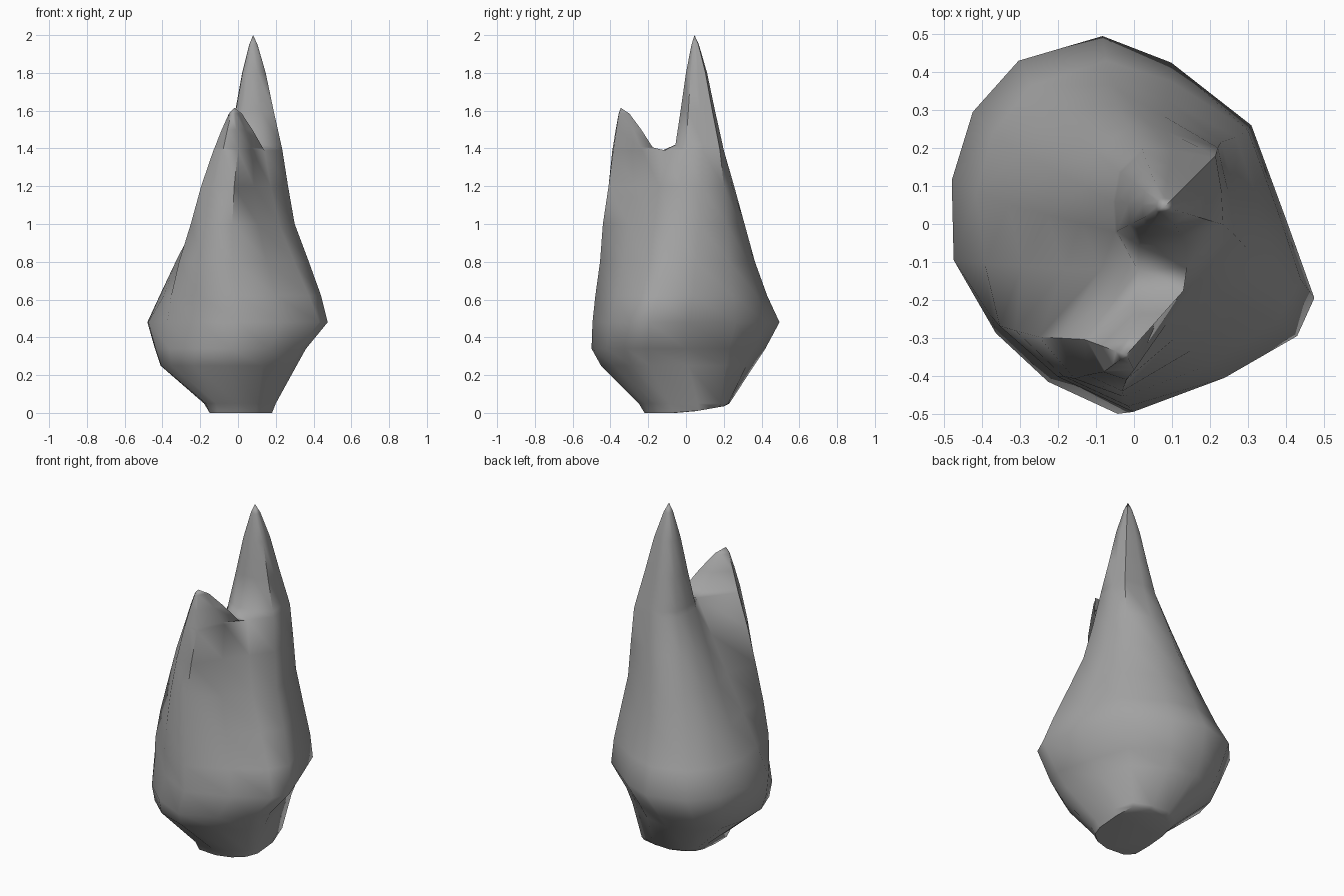
import bpy, bmesh, math
from mathutils import Vector

cube = bpy.data.objects.get("Cube")
if cube:
    bpy.data.objects.remove(cube, do_unlink=True)

# Stone material
stone = bpy.data.materials.new("grey stone")
stone.use_nodes = True
colour = (0.36, 0.36, 0.36, 1)
stone.diffuse_color = colour
stone.node_tree.nodes["Principled BSDF"].inputs["Base Color"].default_value = colour

# Outlines of the foot, the widest girdle, and the pinched saddle between the peaks
foot = [(-.06, .23), (.06, .23), (.17, .2), (.2, .08), (.2, -.08), (.17, -.16), (.1, -.22),
        (0, -.25), (-.13, -.24), (-.18, -.19), (-.18, -.06), (-.18, .06), (-.17, .13), (-.13, .19)]
girdle = [(-.08, .5), (.10, .43), (.31, .265), (.40, .02), (.475, -.19), (.43, -.29), (.24, -.4),
          (0, -.49), (-.2, -.385), (-.37, -.24), (-.47, -.09), (-.475, .12), (-.42, .3), (-.30, .435)]
waist = [(.02, .2), (.10, .2), (.215, .18), (.23, .09), (.235, 0), (.14, -.11), (.075, -.23),
         (0, -.38), (-.08, -.385), (-.13, -.30), (.01, -.12), (-.05, -.02), (-.055, .06), (-.04, .14)]
GIRDLE_Z, WAIST_Z = .48, 1.39
LEFT_NOTCH, RIGHT_NOTCH = 10, 5

# Height and x / y limits of the body at each level
levels = [(0, -.15, .18, -.22, .2), (.05, -.18, .2, -.25, .23),
          (.25, -.41, .31, -.45, .36), (.34, -.44, .36, -.5, .42),
          (GIRDLE_Z, -.48, .475, -.495, .495), (.62, -.415, .44, -.48, .43),
          (.8, -.33, .375, -.455, .365), (1, -.25, .30, -.44, .31),
          (1.2, -.195, .265, -.41, .255), (WAIST_Z, -.13, .235, -.39, .2)]


def fit(values, low, high):
    """Stretch a list of coordinates to the given limits."""
    a, b = min(values), max(values)
    return [low + (v - a) / (b - a) * (high - low) for v in values]


def bridge(bm, lower, upper):
    """Join two closed rings of vertices with quads."""
    n = len(lower)
    for i in range(n):
        j = (i + 1) % n
        bm.faces.new((lower[i], lower[j], upper[j], upper[i]))


def grow_peak(bm, ring, tip, steps, front=-1, back=1):
    """Draw a ring in towards a tip; steps are (height, pull)."""
    tip = Vector(tip)
    start = [v.co.copy() for v in ring]
    for z, pull in steps:
        upper = []
        for co in start:
            # Hold the wall clear of the saddle floor
            held = Vector((co.x, min(max(co.y, front), back), co.z))
            p = held.lerp(tip, pull)
            p.z = z
            upper.append(bm.verts.new(p))
        bridge(bm, ring, upper)
        ring = upper
    top = bm.verts.new(tip)
    for i, v in enumerate(ring):
        bm.faces.new((v, ring[(i + 1) % len(ring)], top))


bm = bmesh.new()

# Body: blend from the foot to the girdle, then to the saddle
rings = []
for z, x0, x1, y0, y1 in levels:
    if z < GIRDLE_Z:
        low, high, t = foot, girdle, z / GIRDLE_Z
    else:
        low, high, t = girdle, waist, ((z - GIRDLE_Z) / (WAIST_Z - GIRDLE_Z)) ** .7
    points = [Vector(a).lerp(Vector(b), t) for a, b in zip(low, high)]
    xs = fit([p.x for p in points], x0, x1)
    ys = fit([p.y for p in points], y0, y1)
    tilt = .035 if z == 0 else 0
    rings.append([bm.verts.new((x, y, z + tilt * max(0, y) / y1)) for x, y in zip(xs, ys)])
for lower, upper in zip(rings, rings[1:]):
    bridge(bm, lower, upper)
bm.faces.new(rings[0])

# Front peak and tall spire share the saddle edge
top = rings[-1]
grow_peak(bm, top[RIGHT_NOTCH:LEFT_NOTCH + 1], (-.02, -.345, 1.615),
          [(1.405, .06), (1.5, .4), (1.585, .75)], back=-.165)
grow_peak(bm, top[LEFT_NOTCH:] + top[:RIGHT_NOTCH + 1], (.08, .045, 2),
          [(1.42, .04), (1.6, .3), (1.8, .57), (1.95, .85)], front=-.06)

bmesh.ops.recalc_face_normals(bm, faces=bm.faces)
mesh = bpy.data.meshes.new("twin_peak_rock")
bm.to_mesh(mesh)
bm.free()
mesh.materials.append(stone)
rock = bpy.data.objects.new("twin_peak_rock", mesh)
bpy.context.collection.objects.link(rock)

# Soft facets, with only the hard creases kept
bpy.context.view_layer.objects.active = rock
rock.select_set(True)
bpy.ops.object.shade_smooth_by_angle(angle=math.radians(60))
